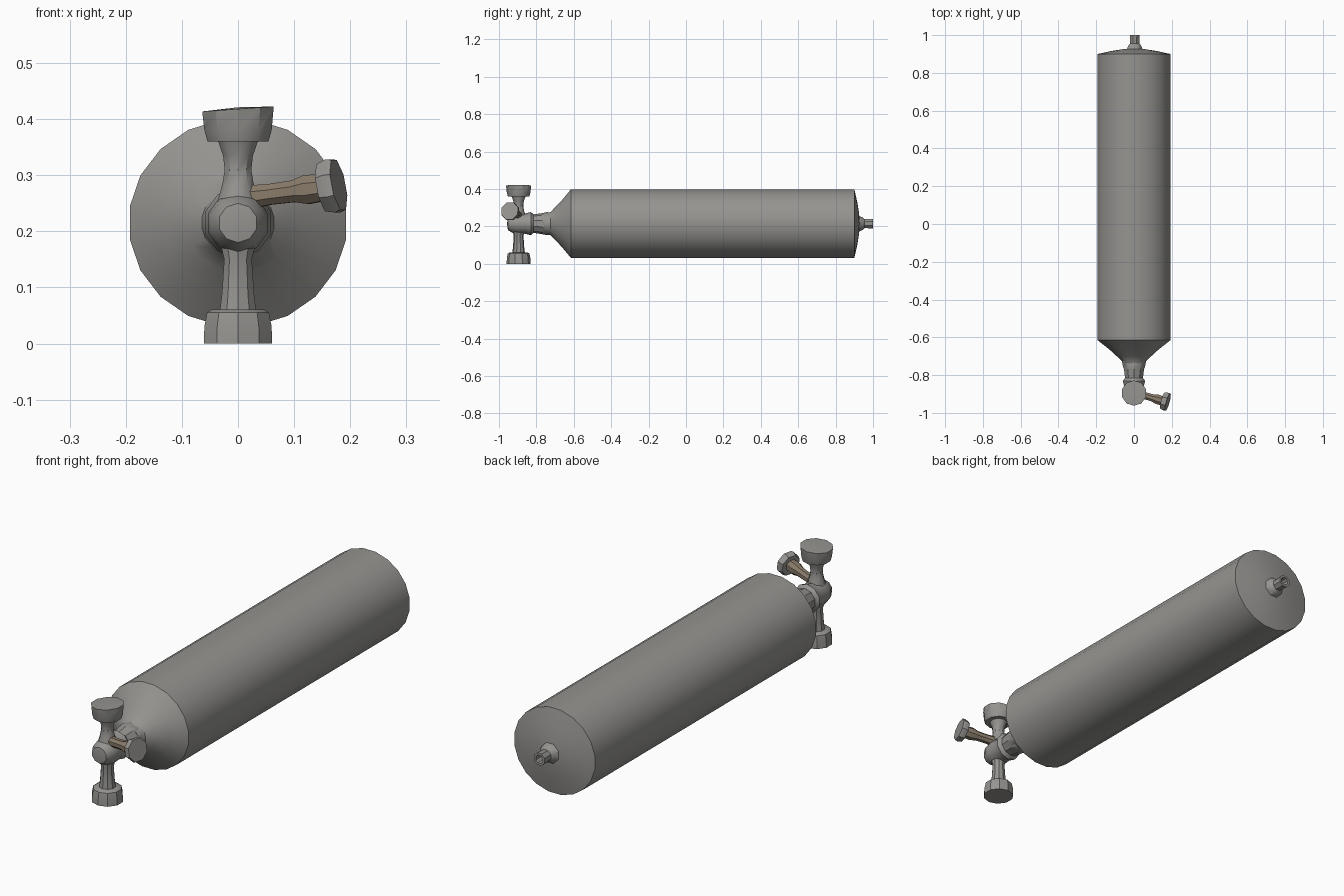
import bpy, bmesh, math
from mathutils import Vector, Matrix

if "Cube" in bpy.data.objects:
    bpy.data.objects.remove(bpy.data.objects["Cube"])


def material(name, rgb):
    m = bpy.data.materials.new(name)
    m.diffuse_color = (*rgb, 1)
    m.use_nodes = True
    m.node_tree.nodes["Principled BSDF"].inputs["Base Color"].default_value = m.diffuse_color
    return m


GREY = material("steel grey", (0.30, 0.295, 0.28))
BROWN = material("aged brass", (0.25, 0.20, 0.145))
MID_Z = 0.215
VALVE_Y = -0.895


def lathe(name, profile, origin, axis, sides, mat, stretch=(1, 1, 1), angle=35):
    """Spin (distance, radius) pairs around an axis; radius 0 closes an end."""
    bm = bmesh.new()
    rings = []
    for d, r in profile:
        if r == 0:
            rings.append([bm.verts.new((0, 0, d))] * sides)
        else:
            rings.append([bm.verts.new((r * math.cos(a), r * math.sin(a), d))
                          for a in (2 * math.pi * (i + 0.5) / sides for i in range(sides))])
    for lo, hi in zip(rings, rings[1:]):
        for i in range(sides):
            j = (i + 1) % sides
            corners = list(dict.fromkeys((lo[i], lo[j], hi[j], hi[i])))
            bm.faces.new(corners)
    turn = Vector(axis).to_track_quat('Z', 'Y').to_matrix().to_4x4()
    bm.transform(Matrix.Translation(origin) @ Matrix.Diagonal((*stretch, 1)) @ turn)
    bmesh.ops.recalc_face_normals(bm, faces=bm.faces)
    mesh = bpy.data.meshes.new(name)
    bm.to_mesh(mesh)
    bm.free()
    mesh.materials.append(mat)
    ob = bpy.data.objects.new(name, mesh)
    bpy.context.collection.objects.link(ob)
    bpy.context.view_layer.objects.active = ob
    ob.select_set(True)
    bpy.ops.object.shade_smooth_by_angle(angle=math.radians(angle))
    ob.select_set(False)
    return ob


# Cylinder with tapered shoulder and shallow domed base
lathe("tank", [(-0.76, 0), (-0.76, 0.055), (-0.725, 0.062), (-0.70, 0.088), (-0.665, 0.125),
               (-0.615, 0.186), (0.90, 0.186), (0.915, 0.12), (0.925, 0.06), (0.93, 0)],
      (0, 0, MID_Z), (0, 1, 0), 20, GREY, (1.05, 1, 1))

# Hollow stub on the base
lathe("base_stub", [(0.915, 0.05), (0.945, 0.036), (0.955, 0.026), (1.0, 0.028),
                    (1.0, 0.018), (0.955, 0.016), (0.955, 0)],
      (0.004, 0, MID_Z), (0, 1, 0), 8, GREY)

# Neck collar and rounded valve body
lathe("neck", [(-0.86, 0.045), (-0.825, 0.048), (-0.77, 0.056), (-0.74, 0.062), (-0.72, 0.055)],
      (0, 0, MID_Z), (0, 1, 0), 10, GREY)
lathe("valve_body", [(-0.957, 0), (-0.952, 0.035), (-0.925, 0.051), (-0.895, 0.056),
                     (-0.86, 0.054), (-0.83, 0.062), (-0.815, 0.05), (-0.815, 0)],
      (0, 0, MID_Z), (0, 1, 0), 10, GREY, angle=50)

# Vertical pipes with end caps
lathe("upper_pipe", [(0.23, 0.045), (0.285, 0.029), (0.31, 0.025), (0.335, 0.028), (0.365, 0.039)],
      (0, VALVE_Y, 0), (0, 0, 1), 10, GREY)
lathe("lower_pipe", [(0.05, 0.035), (0.09, 0.030), (0.15, 0.026), (0.20, 0.038)],
      (0, VALVE_Y, 0), (0, 0, 1), 10, GREY)
top_cap = lathe("top_cap", [(0.36, 0), (0.36, 0.057), (0.38, 0.063), (0.418, 0.067), (0.421, 0)],
                (0, VALVE_Y, 0), (0, 0, 1), 10, GREY)
for v in top_cap.data.vertices:          # slightly slanted top
    if v.co.z > 0.4:
        v.co.z += v.co.x * 0.07
lathe("bottom_cap", [(0, 0), (0, 0.064), (0.03, 0.063), (0.055, 0.058), (0.061, 0.048), (0.061, 0)],
      (0, VALVE_Y, 0), (0, 0, 1), 10, GREY)

# Side spindle and tilted handwheel
stem = Vector((0.115, -0.034, 0.015))
start = Vector((0.028, -0.90, 0.262))
lathe("spindle", [(0, 0.022), (0.03, 0.020), (0.075, 0.021), (0.10, 0.028), (0.128, 0.026), (0.128, 0)],
      start, stem, 8, BROWN)
lathe("handwheel", [(-0.014, 0), (-0.014, 0.046), (0.004, 0.052), (0.015, 0.049), (0.015, 0)],
      (0.165, -0.939, 0.28), (1, -0.28, 0.2), 8, GREY)
